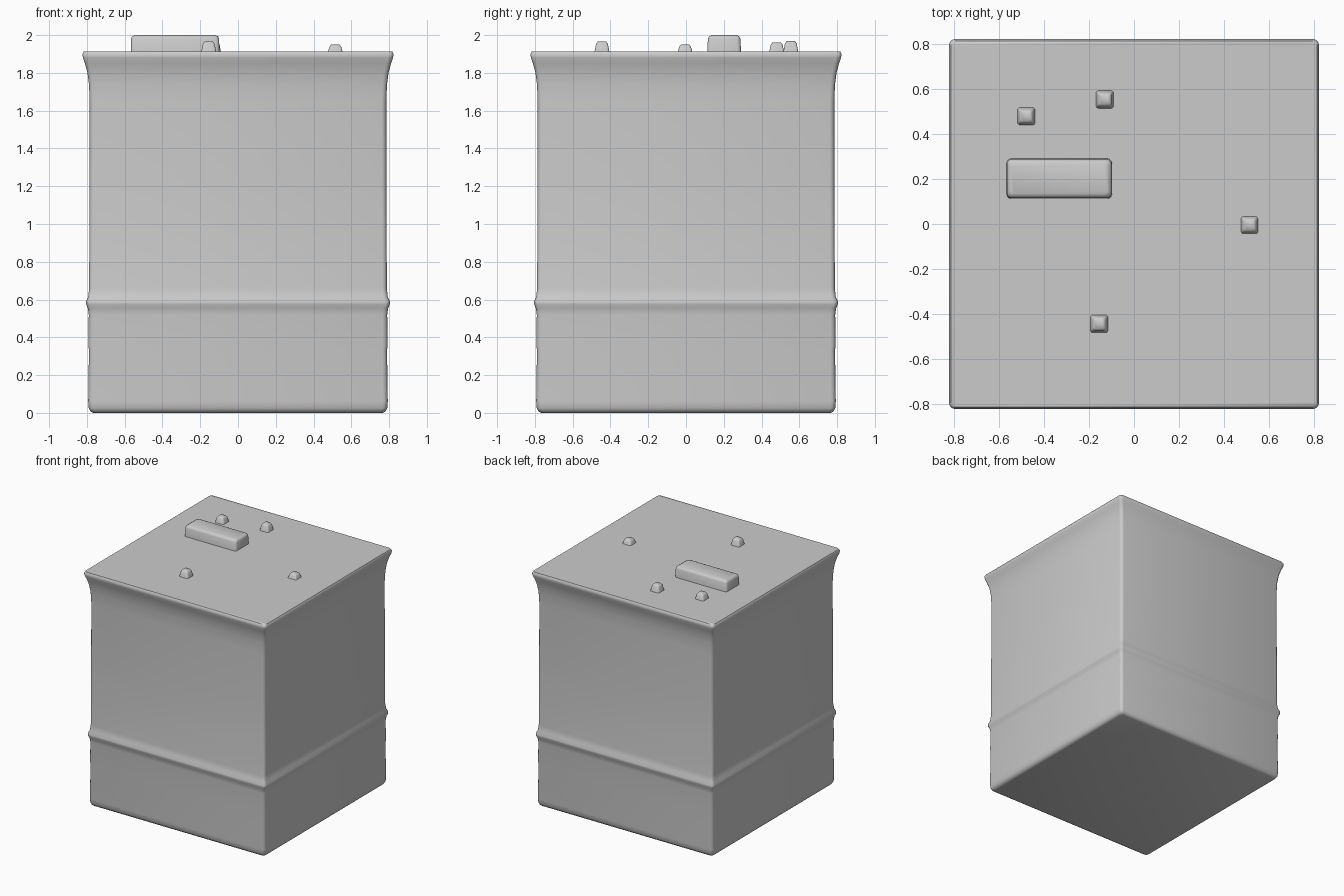
import bpy, bmesh, math

if "Cube" in bpy.data.objects:
    bpy.data.objects.remove(bpy.data.objects["Cube"])

grey = bpy.data.materials.new("concrete grey")
grey.diffuse_color = (0.6, 0.6, 0.6, 1)
grey.use_nodes = True
grey.node_tree.nodes["Principled BSDF"].inputs["Base Color"].default_value = grey.diffuse_color


def finish(name, bm, angle):
    bmesh.ops.recalc_face_normals(bm, faces=bm.faces)
    mesh = bpy.data.meshes.new(name)
    bm.to_mesh(mesh)
    bm.free()
    mesh.materials.append(grey)
    ob = bpy.data.objects.new(name, mesh)
    bpy.context.collection.objects.link(ob)
    bpy.ops.object.select_all(action='DESELECT')
    ob.select_set(True)
    bpy.context.view_layer.objects.active = ob
    bpy.ops.object.shade_smooth_by_angle(angle=math.radians(angle))
    return ob


def rounded_rect(hx, hy, r, steps=3):
    """Outline of a rectangle with rounded corners."""
    pts = []
    for i, (sx, sy) in enumerate([(1, 1), (-1, 1), (-1, -1), (1, -1)]):
        for k in range(steps + 1):
            a = math.pi / 2 * (i + k / steps)
            pts.append((sx * (hx - r) + r * math.cos(a),
                        sy * (hy - r) + r * math.sin(a)))
    return pts


def loft(name, rings, center=(0, 0), angle=50):
    """Stack rounded rectangles (z, half x, half y, corner radius)."""
    bm = bmesh.new()
    loops = [[bm.verts.new((x + center[0], y + center[1], z))
              for x, y in rounded_rect(hx, hy, r)] for z, hx, hy, r in rings]
    for a, b in zip(loops, loops[1:]):
        n = len(a)
        for i in range(n):
            bm.faces.new((a[i], a[(i + 1) % n], b[(i + 1) % n], b[i]))
    bm.faces.new(loops[0])
    bm.faces.new(loops[-1])
    return finish(name, bm, angle)


# Building shell: rounded foot, belt course, plain walls and flared cornice
profile = [(0.0, 0.765), (0.007, 0.781), (0.025, 0.79), (0.06, 0.793),
           (0.33, 0.789), (0.36, 0.792), (0.52, 0.79), (0.555, 0.795),
           (0.575, 0.804), (0.59, 0.804), (0.615, 0.793), (0.66, 0.788),
           (1.2, 0.786), (1.65, 0.785), (1.74, 0.789), (1.80, 0.797),
           (1.85, 0.81), (1.88, 0.821), (1.90, 0.824), (1.913, 0.816)]
loft("building_shell", [(z, h, h, 0.025) for z, h in profile])

# Rooftop unit with softened top edge
loft("rooftop_unit", [(1.90, 0.235, 0.09, 0.02), (1.98, 0.233, 0.086, 0.02),
                      (1.993, 0.228, 0.08, 0.02), (2.0, 0.213, 0.067, 0.015)],
     center=(-0.333, 0.202))

# Small tapered roof vents: x, y, top height
for i, (x, y, top) in enumerate([(-0.48, 0.48, 1.962), (-0.13, 0.555, 1.968),
                                 (0.515, -0.005, 1.95), (-0.155, -0.445, 1.966)]):
    loft(f"roof_vent_{i + 1}", [(1.90, 0.042, 0.042, 0.012),
                                (top - 0.012, 0.031, 0.031, 0.01),
                                (top, 0.022, 0.022, 0.008)], center=(x, y))
